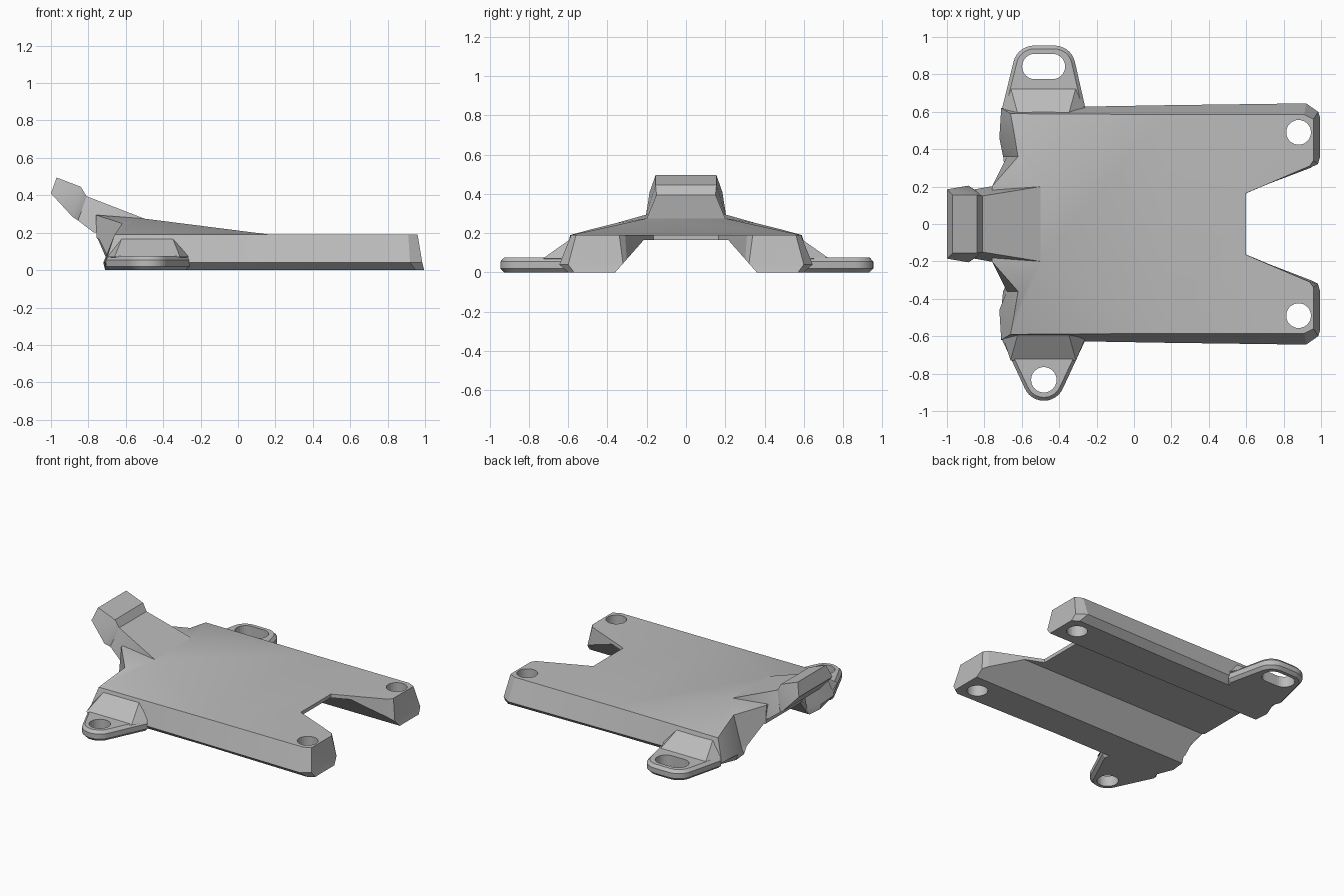
import bpy, bmesh, math

cube = bpy.data.objects.get("Cube")
if cube:
    bpy.data.objects.remove(cube, do_unlink=True)

grey = bpy.data.materials.new("plain grey")
grey.use_nodes = True
colour = (0.5, 0.5, 0.5, 1)
grey.diffuse_color = colour
grey.node_tree.nodes["Principled BSDF"].inputs["Base Color"].default_value = colour


def finish(name, bm):
    bmesh.ops.recalc_face_normals(bm, faces=bm.faces[:])
    mesh = bpy.data.meshes.new(name)
    bm.to_mesh(mesh)
    bm.free()
    mesh.materials.append(grey)
    obj = bpy.data.objects.new(name, mesh)
    bpy.context.collection.objects.link(obj)
    return obj


def hull(name, points, mirror=False):
    bm = bmesh.new()
    for x, y, z in points:
        bm.verts.new((x, y, z))
        if mirror:
            bm.verts.new((x, -y, z))
    out = bmesh.ops.convex_hull(bm, input=bm.verts[:])
    junk = {g for g in out["geom_interior"] + out["geom_unused"]
            if isinstance(g, bmesh.types.BMVert)}
    bmesh.ops.delete(bm, geom=list(junk), context='VERTS')
    bmesh.ops.dissolve_limit(bm, angle_limit=0.01, verts=bm.verts[:], edges=bm.edges[:])
    return finish(name, bm)


def circle(x, y, r, n=32):
    return [(x + r * math.cos(math.tau * i / n), y + r * math.sin(math.tau * i / n))
            for i in range(n)]


def cut(obj, cutter):
    mod = obj.modifiers.new("cut", 'BOOLEAN')
    mod.operation = 'DIFFERENCE'
    mod.solver = 'EXACT'
    mod.object = cutter
    cutter.hide_render = True
    cutter.hide_viewport = True
    cutter.display_type = 'WIRE'


def hole(name, centres, r):
    pts = [p for x, y in centres for p in circle(x, y, r)]
    return hull(name, [(x, y, z) for x, y in pts for z in (-0.1, 0.4)])


# Body: half outline columns as bottom, middle and top rings
T = 0.19
columns = [
    ((.60, .16), (.60, .16), (.60, .165, T)),
    ((.95, .30), (.95, .30), (.94, .31, T)),
    ((.995, .33), (.985, .32), (.96, .34, T)),
    ((.995, .57), (.985, .60), (.96, .56, T)),
    ((.95, .60), (.92, .645), (.91, .585, T)),
    ((.17, .585), (.17, .635), (.17, .585, T)),
    ((-.66, .585), (-.71, .62), (-.66, .59, T)),
    ((-.71, .46), (-.72, .46), (-.64, .48, .22)),
    ((-.70, .36), (-.68, .36), (-.62, .36, .25)),
    ((-.72, .20), (-.75, .20), (-.76, .20, .295)),
]
bm = bmesh.new()
sides = []
for s in (1, -1):
    sides.append([[bm.verts.new((b[0], s * b[1], 0)),
                   bm.verts.new((m[0], s * m[1], .04)),
                   bm.verts.new((t[0], s * t[1], t[2]))] for b, m, t in columns])
left, right = sides
ring = left + right[::-1]
for a, b in zip(ring, ring[1:] + ring[:1]):
    for k in (0, 1):
        bm.faces.new((a[k], b[k], b[k + 1], a[k + 1]))
bm.faces.new([c[0] for c in ring])
bm.faces.new([c[2] for c in left[:6] + right[:6][::-1]])
# Raised rear of the top skin
crest = [bm.verts.new((-.5, s * .2, .275)) for s in (1, -1)]
for side, d in zip(sides, crest):
    top = [c[2] for c in side[5:]]
    for a, b in zip(top, top[1:]):
        bm.faces.new((a, b, d))
bm.faces.new((left[5][2], crest[0], crest[1], right[5][2]))
bm.faces.new((left[9][2], crest[0], crest[1], right[9][2]))
body = finish("body_plate", bm)

# Underside channel and the front mounting holes
profile = [(.38, -.022), (.36, 0), (.24, .125), (.215, .165)]
cut(body, hull("channel_cutter", [(x, y, z) for y, z in profile for x in (-1.2, 1.2)], True))
for label, y in (("left", .49), ("right", -.49)):
    cut(body, hole(label + "_hole_cutter", [(.88, y)], .066))

# Angled neck and end block
joint = [(-.81, .15, .395), (-.855, .185, .265)]
neck = hull("neck", joint + [(-.5, .2, .275), (-.77, .2, .2), (-.5, .2, .2)], True)
block = hull("end_block", joint + [(-.84, .155, .445), (-.97, .155, .495),
                                   (-1, .185, .41), (-.885, .205, .285)], True)


# Side lugs with chamfered rims and sloped gussets
def lug(name, s, centres, slot):
    pts = []
    for z, inset in ((0, .02), (.02, 0), (.055, 0), (.075, .018)):
        for x, y in centres:
            pts += [(px, py, z) for px, py in circle(x, y, .112 - inset)]
        pts += [(x, s * y, z) for x, y in
                ((-.705 + inset, .62), (-.26 - inset, .62), (-.66, .56), (-.3, .56))]
    ear = hull(name + "_lug", pts)
    cut(ear, hole(name + "_slot_cutter", slot, .068))
    gusset = hull(name + "_gusset", [(x, s * y, z) for x, y, z in (
        (-.62, .585, .172), (-.35, .585, .172), (-.66, .73, .07), (-.31, .73, .07),
        (-.70, .61, .07), (-.26, .61, .07), (-.66, .56, .06), (-.3, .56, .06))])
    return [ear, gusset]


parts = [body, neck, block]
parts += lug("back", 1, [(-.535, .842), (-.425, .842)], [(-.53, .842), (-.436, .842)])
parts += lug("front", -1, [(-.482, -.833)], [(-.482, -.833)])

bpy.ops.object.select_all(action='DESELECT')
for obj in parts:
    obj.select_set(True)
bpy.context.view_layer.objects.active = body
bpy.ops.object.shade_smooth_by_angle(angle=math.radians(20))
